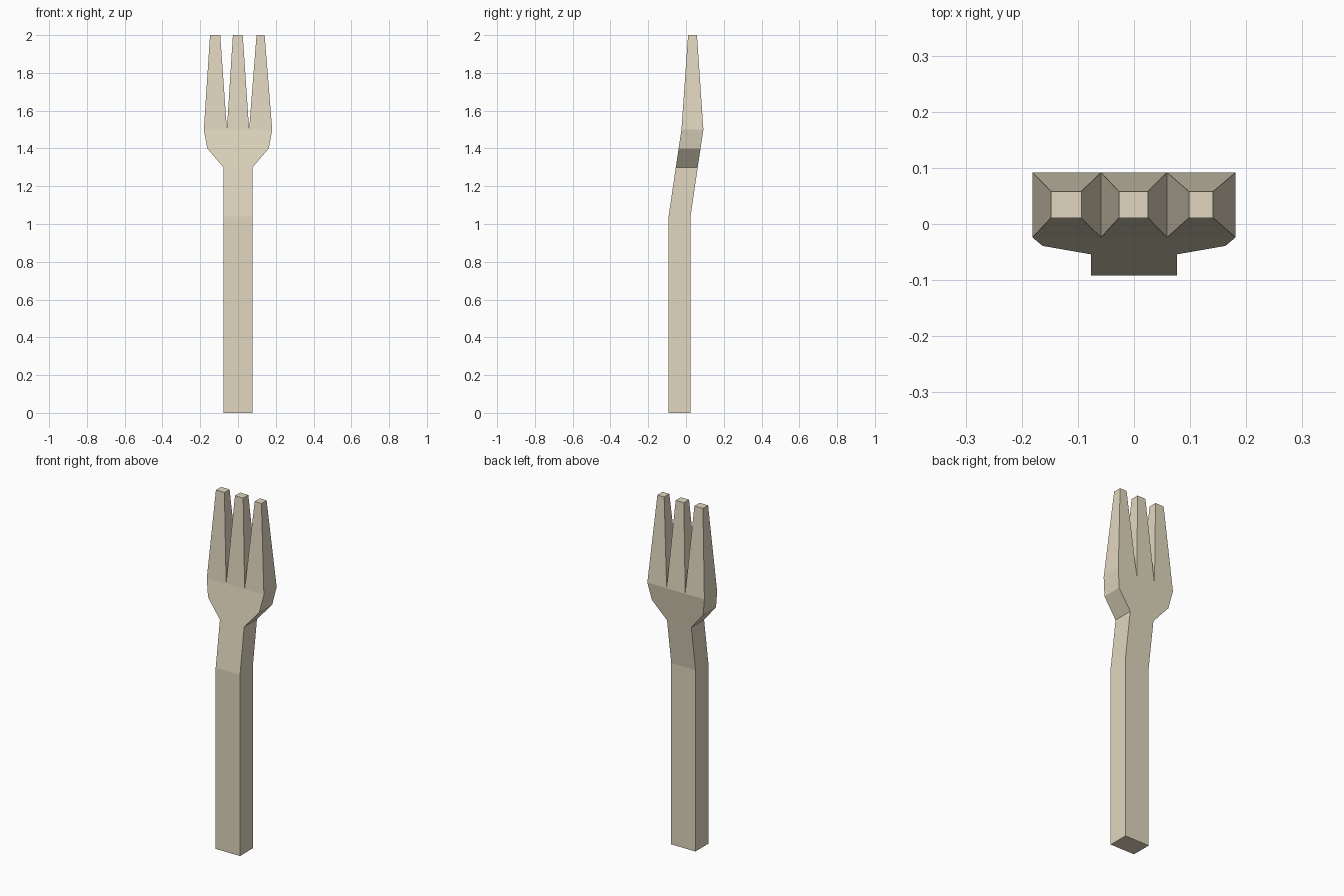
import bpy, bmesh

if "Cube" in bpy.data.objects:
    bpy.data.objects.remove(bpy.data.objects["Cube"])

THICK = 0.116
# Handle-to-head stations: (z, half width, y of the front face)
STATIONS = [(0.0, 0.077, -0.092), (1.04, 0.077, -0.092), (1.30, 0.077, -0.054),
            (1.40, 0.163, -0.039), (1.50, 0.181, -0.024)]
COLUMNS = (-1, -0.325, 0.325, 1)          # splits the head into three tine roots
# Tine tips: x range of each, left to right
TIPS = [(-0.148, -0.094), (-0.027, 0.025), (0.098, 0.141)]
TIP_Y = (0.011, 0.058)
TIP_Z = 2.0

bm = bmesh.new()

# Handle, bent neck and flared head: front row then back row at each station
rings = []
for z, w, y in STATIONS:
    front = [bm.verts.new((c * w, y, z)) for c in COLUMNS]
    back = [bm.verts.new((c * w, y + THICK, z)) for c in reversed(COLUMNS)]
    rings.append(front + back)
for low, high in zip(rings, rings[1:]):
    for i in range(8):
        j = (i + 1) % 8
        bm.faces.new((low[i], low[j], high[j], high[i]))
bm.faces.new(rings[0][::-1])

# Tines: a root face on the head, extruded and tapered to a small flat tip
top = rings[-1]
roots = [bm.faces.new((top[i], top[i + 1], top[6 - i], top[7 - i])) for i in range(3)]
for root, (x0, x1) in zip(roots, TIPS):
    tip = bmesh.ops.extrude_discrete_faces(bm, faces=[root])["faces"][0]
    mid = tip.calc_center_median()
    for v in tip.verts:
        v.co = (x0 if v.co.x < mid.x else x1, TIP_Y[v.co.y > mid.y], TIP_Z)

bmesh.ops.recalc_face_normals(bm, faces=bm.faces)
mesh = bpy.data.meshes.new("fork")
bm.to_mesh(mesh)
bm.free()

# Pale wood colour
wood = bpy.data.materials.new("pale_wood")
wood.diffuse_color = (0.75, 0.68, 0.52, 1)
wood.use_nodes = True
wood.node_tree.nodes["Principled BSDF"].inputs["Base Color"].default_value = wood.diffuse_color
mesh.materials.append(wood)
bpy.context.collection.objects.link(bpy.data.objects.new("fork", mesh))
